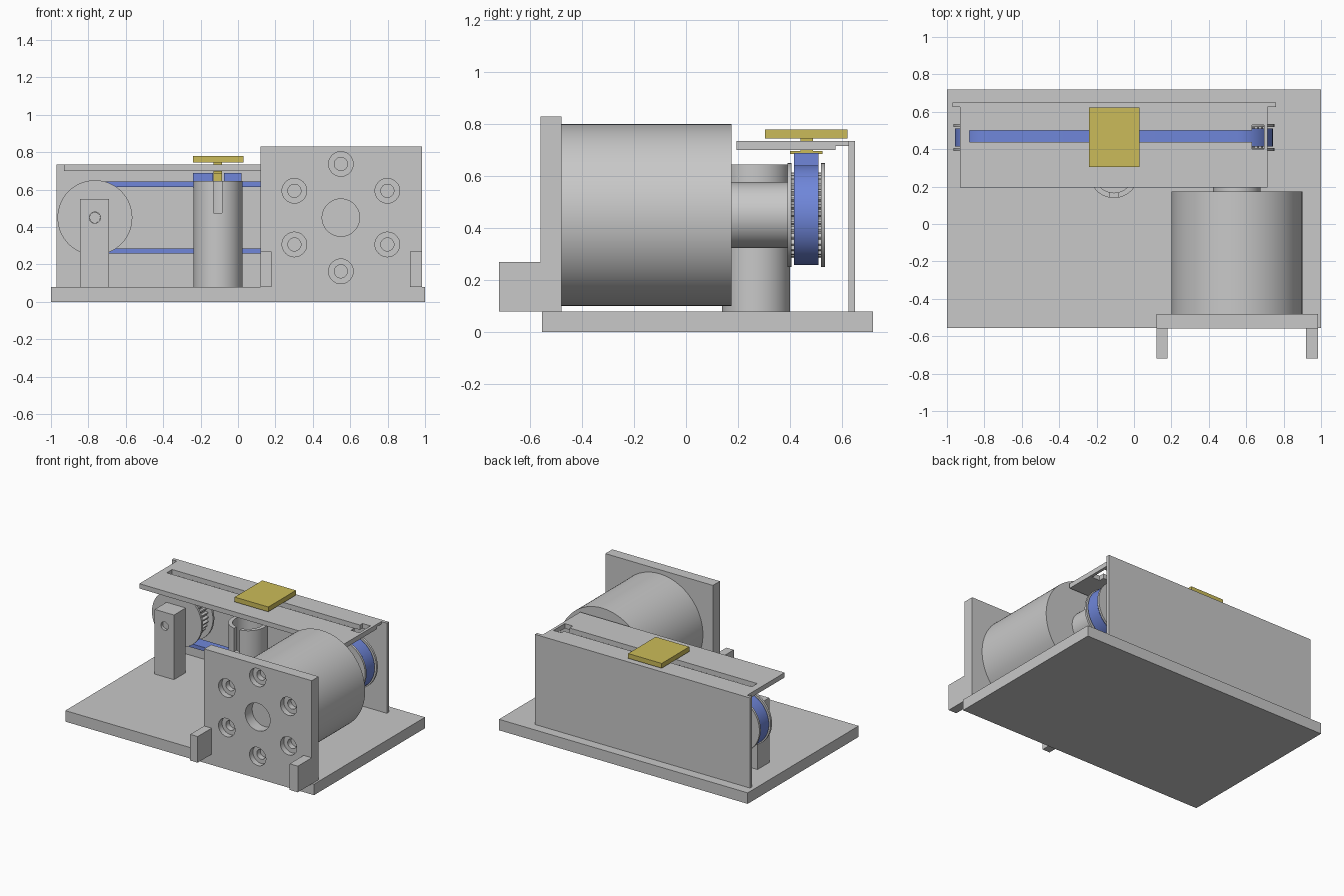
import bpy, bmesh, math
from mathutils import Matrix, Vector

cube = bpy.data.objects.get("Cube")
if cube:
    bpy.data.objects.remove(cube, do_unlink=True)


def material(name, rgb):
    m = bpy.data.materials.new(name)
    m.use_nodes = True
    m.diffuse_color = (*rgb, 1)
    m.node_tree.nodes["Principled BSDF"].inputs["Base Color"].default_value = (*rgb, 1)
    return m


GREY = material("light_grey", (0.58, 0.58, 0.58))
BLUE = material("belt_blue", (0.16, 0.24, 0.70))
GOLD = material("carriage_yellow", (0.60, 0.50, 0.10))


def finish(bm, name, mat):
    bmesh.ops.recalc_face_normals(bm, faces=bm.faces)
    me = bpy.data.meshes.new(name)
    bm.to_mesh(me)
    bm.free()
    ob = bpy.data.objects.new(name, me)
    bpy.context.collection.objects.link(ob)
    me.materials.append(mat)
    return ob


def activate(ob):
    bpy.ops.object.select_all(action='DESELECT')
    ob.select_set(True)
    bpy.context.view_layer.objects.active = ob


def smooth(ob):
    activate(ob)
    bpy.ops.object.shade_smooth_by_angle(angle=math.radians(30))
    return ob


def box(name, x, y, z, mat=GREY):
    bm = bmesh.new()
    bmesh.ops.create_cube(bm, size=1)
    for v in bm.verts:
        v.co = Vector([(r[0] + r[1]) / 2 + c * (r[1] - r[0]) for c, r in zip(v.co, (x, y, z))])
    return finish(bm, name, mat)


def prism(name, loop, offset, mat=GREY, holes=None):
    """Extrude a closed loop of points; an optional second loop makes it a ring."""
    bm = bmesh.new()
    offset = Vector(offset)
    rings = []
    for pts in [loop] + ([holes] if holes else []):
        a = [bm.verts.new(p) for p in pts]
        b = [bm.verts.new(Vector(p) + offset) for p in pts]
        rings.append((a, b))
        for i in range(len(a)):
            j = (i + 1) % len(a)
            bm.faces.new((a[i], a[j], b[j], b[i]))
    for side in (0, 1):
        outer = rings[0][side]
        if holes:
            inner = rings[1][side]
            for i in range(len(outer)):
                j = (i + 1) % len(outer)
                bm.faces.new((outer[i], outer[j], inner[j], inner[i]))
        else:
            bm.faces.new(outer)
    return finish(bm, name, mat)


def cylinder(name, x, z, r, y0, y1, n=64):
    """Round part lying along y."""
    pts = [(x + r * math.cos(2 * math.pi * i / n), y0, z + r * math.sin(2 * math.pi * i / n)) for i in range(n)]
    return smooth(prism(name, pts, (0, y1 - y0, 0)))


def upright(name, x, y, r, z0, z1, n=64):
    bm = bmesh.new()
    bmesh.ops.create_cone(bm, cap_ends=True, segments=n, radius1=r, radius2=r, depth=z1 - z0,
                          matrix=Matrix.Translation((x, y, (z0 + z1) / 2)))
    return finish(bm, name, GREY)


def cut(ob, *cutters):
    for c in cutters:
        c.hide_render = True
        m = ob.modifiers.new("cut", 'BOOLEAN')
        m.operation, m.solver, m.object = 'DIFFERENCE', 'EXACT', c
        activate(ob)
        bpy.ops.object.modifier_apply(modifier=m.name)
        bpy.data.objects.remove(c, do_unlink=True)
    return smooth(ob)


MOTOR_X, IDLER_X, AXIS_Z = 0.55, -0.765, 0.45
BELT_Y = (0.415, 0.51)
STEM_X = (-0.13, -0.085)

# Base and back wall
box("base_plate", (-1, 1), (-0.555, 0.72), (0, 0.08))
box("back_wall", (-0.97, 0.76), (0.625, 0.65), (0.08, 0.735))

# Motor bracket with counterbored screw holes and front feet
bracket = box("motor_bracket", (0.12, 0.985), (-0.56, -0.48), (0.08, 0.83))
holes = [cylinder("cutter", MOTOR_X, AXIS_Z, 0.1, -0.6, -0.4)]
for k in range(6):
    a = math.radians(90 + 60 * k)
    hx, hz = MOTOR_X + 0.287 * math.cos(a), AXIS_Z + 0.287 * math.sin(a)
    holes.append(cylinder("cutter", hx, hz, 0.066, -0.6, -0.52, 32))
    holes.append(cylinder("cutter", hx, hz, 0.035, -0.6, -0.4, 32))
cut(bracket, *holes)
for side, x in (("right", (0.12, 0.18)), ("left", (0.92, 0.985))):
    box("bracket_foot_" + side, x, (-0.72, -0.56), (0.08, 0.27))

# Motor and shaft
cylinder("motor_body", MOTOR_X, AXIS_Z, 0.35, -0.48, 0.175, 96)
cylinder("motor_shaft", MOTOR_X, AXIS_Z, 0.127, 0.175, 0.395)


# Toothed pulleys
def pulley(label, x):
    teeth = 32
    pts = []
    for i in range(teeth * 4):
        a = 2 * math.pi * i / (teeth * 4)
        r = 0.165 if i % 4 < 2 else 0.148
        pts.append((x + r * math.cos(a), 0.4, AXIS_Z + r * math.sin(a)))
    prism(label + "_pulley_teeth", pts, (0, 0.125, 0))
    cylinder(label + "_pulley_front_flange", x, AXIS_Z, 0.2, 0.39, 0.406)
    cylinder(label + "_pulley_back_flange", x, AXIS_Z, 0.2, 0.519, 0.535)


pulley("drive", MOTOR_X)
pulley("idler", IDLER_X)

# Idler post with recessed axle
post = box("idler_post", (-0.845, -0.69), (0.25, 0.385), (0.08, 0.55))
cut(post, cylinder("cutter", IDLER_X, AXIS_Z, 0.03, 0.2, 0.45, 32))
cylinder("idler_axle", IDLER_X, AXIS_Z, 0.029, 0.27, 0.4, 32)


# Belt loop around both pulleys
def belt_loop(r, n=32):
    pts = []
    for x, start in ((MOTOR_X, -90), (IDLER_X, 90)):
        for i in range(n + 1):
            a = math.radians(start + 180 * i / n)
            pts.append((x + r * math.cos(a), BELT_Y[0], AXIS_Z + r * math.sin(a)))
    return pts


smooth(prism("drive_belt", belt_loop(0.192), (0, BELT_Y[1] - BELT_Y[0], 0), BLUE, belt_loop(0.165)))

# Slotted upright tube
tube = upright("slotted_tube", -0.107, 0.27, 0.131, 0.08, 0.645)
cut(tube, upright("cutter", -0.107, 0.27, 0.103, 0.12, 0.8),
    box("cutter", STEM_X, (0.1, 0.27), (0.475, 0.8)))

# Guide rail with a slot that widens at one end
profile = [(0.195, 0.7), (0.575, 0.7), (0.575, 0.717), (0.625, 0.717), (0.625, 0.735), (0.195, 0.735)]
rail = prism("guide_rail", [(-0.93, y, z) for y, z in profile], (1.645, 0, 0))
cut(rail, box("cutter", (-0.88, 0.66), (0.438, 0.5), (0.6, 0.8)),
    box("cutter", (0.63, 0.695), (0.4, 0.53), (0.6, 0.8)))

# Sliding carriage and belt clamps
box("carriage_plate", (-0.24, 0.03), (0.305, 0.622), (0.745, 0.78), GOLD)
box("carriage_stem", STEM_X, (0.44, 0.488), (0.643, 0.745), GOLD)
box("carriage_key", STEM_X, (0.4, 0.525), (0.685, 0.697), GOLD)
for side, x in (("right", (-0.24, -0.135)), ("left", (-0.075, 0.02))):
    box("belt_clamp_" + side, x, BELT_Y, (0.61, 0.69), BLUE)
